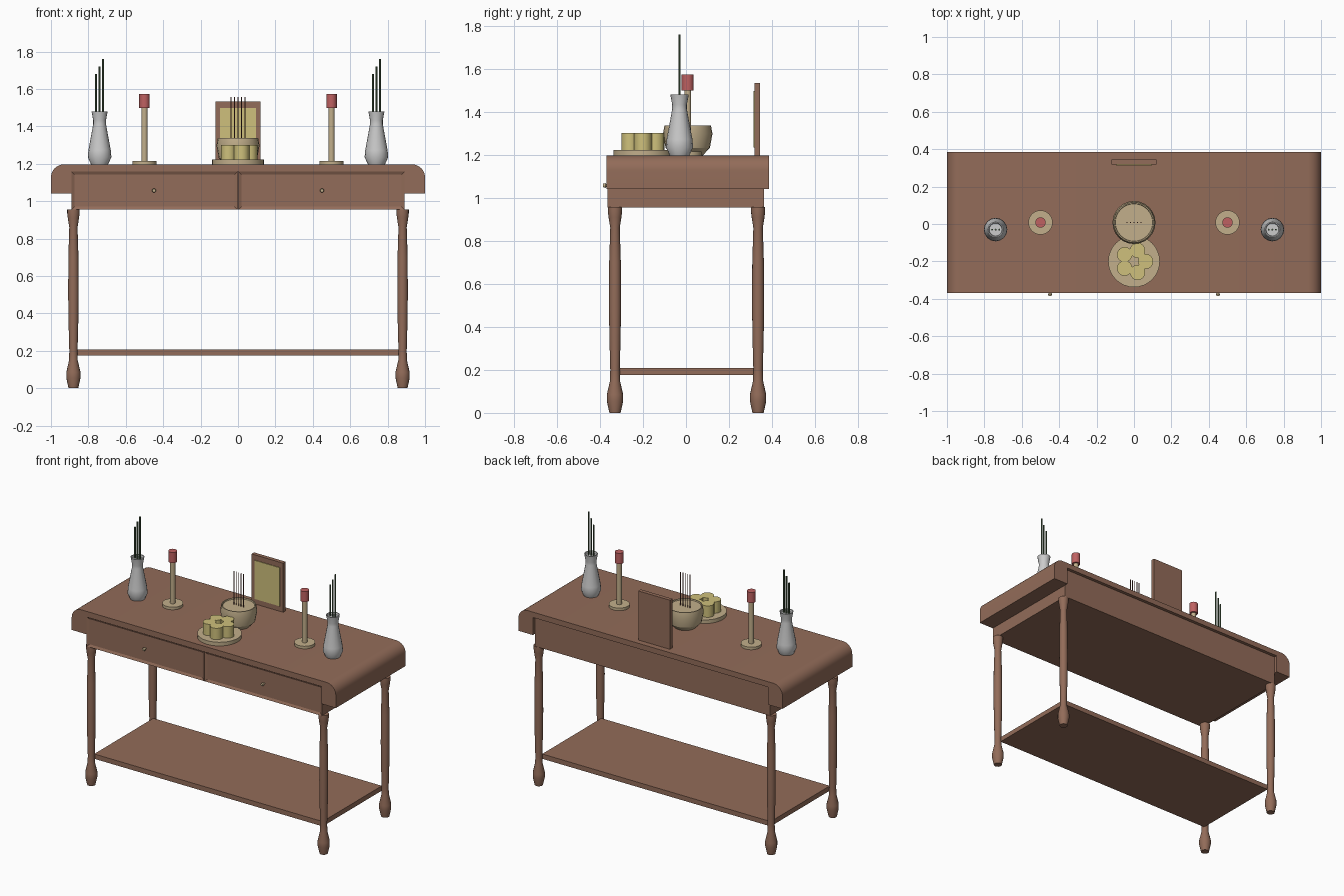
import bpy, bmesh, math

if "Cube" in bpy.data.objects:
    bpy.data.objects.remove(bpy.data.objects["Cube"])

def material(name, rgb):
    m = bpy.data.materials.new(name)
    m.diffuse_color = (*rgb, 1)
    m.use_nodes = True
    m.node_tree.nodes["Principled BSDF"].inputs["Base Color"].default_value = m.diffuse_color
    return m

WOOD = material("wood", (0.29, 0.15, 0.10))
CREAM = material("cream", (0.54, 0.43, 0.26))
YELLOW = material("yellow", (0.62, 0.53, 0.20))
RED = material("red", (0.52, 0.12, 0.12))
GREEN = material("green", (0.07, 0.12, 0.06))
DARK = material("incense", (0.16, 0.05, 0.04))

def finish(name, bm, mat=None, loc=(0, 0, 0), smooth=True):
    bmesh.ops.recalc_face_normals(bm, faces=bm.faces)
    me = bpy.data.meshes.new(name)
    bm.to_mesh(me)
    bm.free()
    if smooth:
        me.shade_smooth()
        me.set_sharp_from_angle(angle=math.radians(30))
    if mat:
        me.materials.append(mat)
    ob = bpy.data.objects.new(name, me)
    ob.location = loc
    bpy.context.collection.objects.link(ob)
    return ob

def box(name, lo, hi, mat, panel=0):
    """Box from corner to corner; panel insets and sinks the front face."""
    bm = bmesh.new()
    bmesh.ops.create_cube(bm, size=1)
    for v in bm.verts:
        v.co = [(a + b) / 2 + c * (b - a) for a, b, c in zip(lo, hi, v.co)]
    if panel:
        bm.normal_update()
        front = [f for f in bm.faces if f.normal.y < -0.9]
        bmesh.ops.inset_region(bm, faces=front, thickness=panel, depth=-0.008)
    return finish(name, bm, mat, smooth=False)

def lathe(name, profile, mat, loc, sides=16):
    """Capped turned shape from (radius, height) points."""
    bm = bmesh.new()
    rings = [[bm.verts.new((r * math.cos(2 * math.pi * i / sides),
                            r * math.sin(2 * math.pi * i / sides), z))
              for i in range(sides)] for r, z in profile]
    for a, b in zip(rings, rings[1:]):
        for i in range(sides):
            j = (i + 1) % sides
            bm.faces.new((a[i], a[j], b[j], b[i]))
    bm.faces.new(rings[0][::-1])
    bm.faces.new(rings[-1])
    return finish(name, bm, mat, loc)

def rod(name, r, z0, z1, mat, x, y, sides=16):
    return lathe(name, [(r, 0), (r, z1 - z0)], mat, (x, y, z0), sides)

TOP = 1.197

# Table top with rolled-down ends, extruded along y
half = [(0.89, 1.16), (0.89, 1.04), (1.0, 1.04)]
for i in range(9):
    a = math.radians(90 * i / 8)
    half.append((0.93 + 0.07 * math.cos(a), TOP - 0.07 + 0.07 * math.sin(a)))
outline = half + [(-x, z) for x, z in reversed(half)]
bm = bmesh.new()
face = bm.faces.new([bm.verts.new((x, -0.37, z)) for x, z in outline])
ext = bmesh.ops.extrude_face_region(bm, geom=[face])
bmesh.ops.translate(bm, vec=(0, 0.755, 0),
                    verts=[v for v in ext["geom"] if isinstance(v, bmesh.types.BMVert)])
finish("table_top", bm, WOOD)

# Apron body, drawer fronts and knobs
box("apron", (-0.89, -0.345, 0.955), (0.89, 0.363, 1.16), WOOD)
for side, s in (("left", -1), ("right", 1)):
    x0, x1 = sorted((s * 0.003, s * 0.89))
    box(side + "_drawer_front", (x0, -0.365, 0.955), (x1, -0.345, 1.158), WOOD, panel=0.022)
    knob = lathe(side + "_drawer_knob", [(0.006, 0), (0.006, 0.012), (0.011, 0.018), (0.008, 0.028)],
                 CREAM, (s * 0.449, -0.357, 1.057), 12)
    knob.rotation_euler = (math.radians(90), 0, 0)

# Turned legs and low shelf
LEG = [(0.026, 0), (0.038, 0.055), (0.038, 0.085), (0.023, 0.15), (0.022, 0.2), (0.026, 0.35),
       (0.028, 0.5), (0.027, 0.7), (0.022, 0.86), (0.03, 0.91), (0.033, 0.935), (0.033, 0.956)]
for y, fb in ((-0.33, "front"), (0.335, "back")):
    for s, side in ((-1, "left"), (1, "right")):
        lathe(f"{fb}_{side}_leg", LEG, WOOD, (s * 0.88, y, 0))
box("lower_shelf", (-0.865, -0.32, 0.175), (0.865, 0.32, 0.208), WOOD)

# Vases with stems, and candlesticks
VASE = [(0.046, 0), (0.063, 0.038), (0.060, 0.075), (0.034, 0.215), (0.034, 0.235),
        (0.043, 0.283), (0.037, 0.283), (0.034, 0.27)]
for s, side in ((-1, "left"), (1, "right")):
    lathe(side + "_vase", VASE, None, (s * 0.74, -0.03, TOP))
    for i in (-1, 0, 1):
        rod(f"{side}_flower_stem_{i + 2}", 0.005, 1.44, 1.72 + 0.04 * i, GREEN,
            s * 0.74 + 0.019 * i, -0.03, 8)
    lathe(side + "_candlestick",
          [(0.065, 0), (0.065, 0.018), (0.016, 0.018), (0.016, 0.302)],
          CREAM, (s * 0.5, 0.008, TOP), 24)
    rod(side + "_candle", 0.028, 1.499, 1.572, RED, s * 0.5, 0.008)

# Incense bowl with sticks
lathe("incense_bowl", [(0.07, 0), (0.103, 0.035), (0.115, 0.1), (0.108, 0.14), (0.102, 0.14),
                       (0.1, 0.132)], CREAM, (0, 0.008, TOP), 24)
for i in range(-2, 3):
    rod(f"incense_stick_{i + 3}", 0.003, 1.3, 1.556, DARK, 0.0185 * i, 0.008, 6)

# Fruit plate with a ring of five fruits
rod("fruit_plate", 0.138, TOP, 1.222, CREAM, 0, -0.2, 32)
for i in range(5):
    a = 2 * math.pi * i / 5
    rod(f"fruit_{i + 1}", 0.041, 1.222, 1.3, YELLOW,
        0.062 * math.cos(a), -0.2 + 0.062 * math.sin(a))

# Standing picture frame
box("picture_frame", (-0.12, 0.318, TOP), (0.12, 0.345, 1.533), WOOD)
box("picture_panel", (-0.096, 0.314, 1.233), (0.096, 0.32, 1.497), YELLOW)
